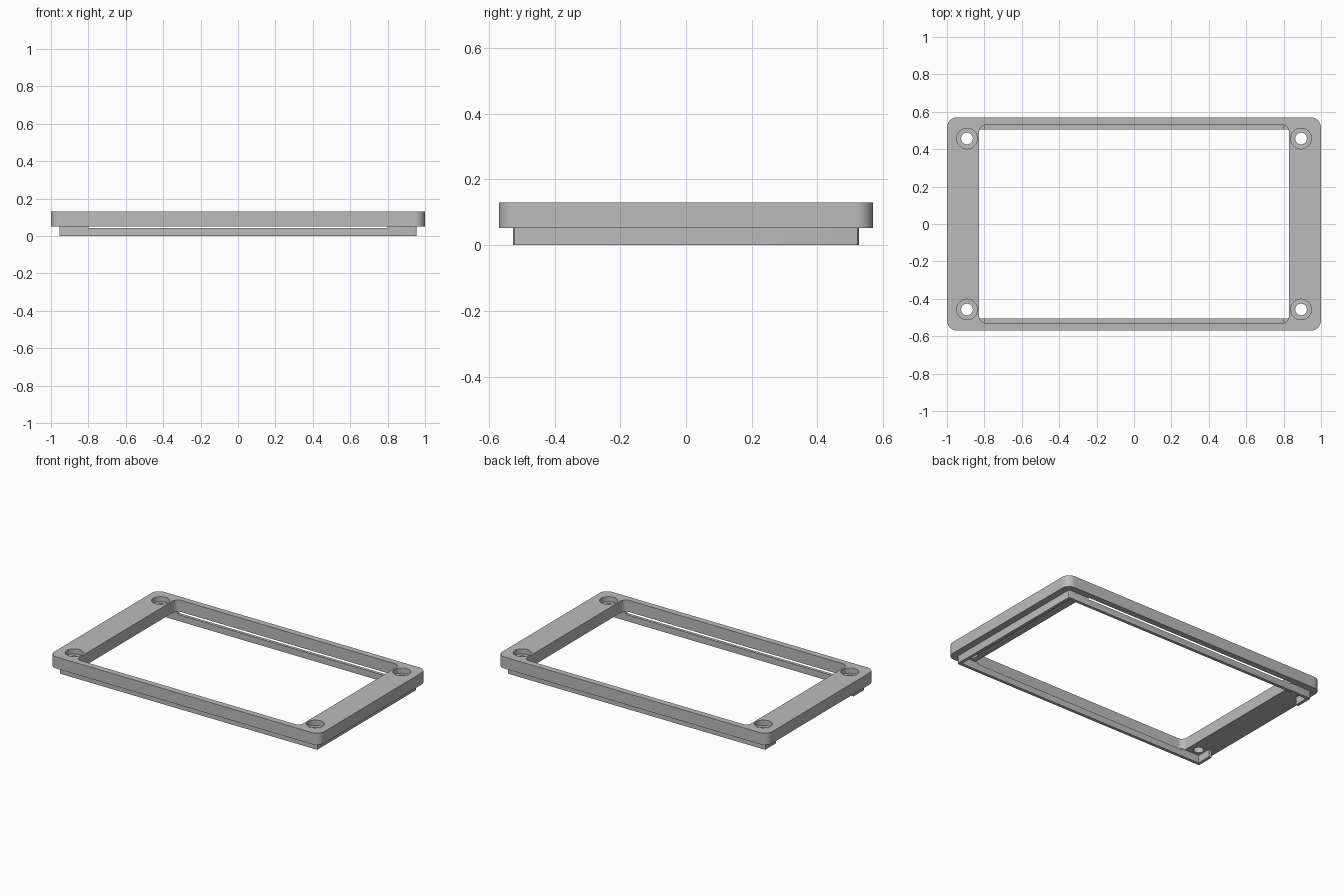
import bpy, bmesh, math

if "Cube" in bpy.data.objects:
    bpy.data.objects.remove(bpy.data.objects["Cube"])

grey = bpy.data.materials.new("plain_grey")
grey.diffuse_color = (0.5, 0.5, 0.5, 1)
grey.use_nodes = True
grey.node_tree.nodes["Principled BSDF"].inputs["Base Color"].default_value = grey.diffuse_color


def solid(name, pts, z0, z1):
    """Extrude a closed 2D outline from z0 to z1."""
    bm = bmesh.new()
    face = bm.faces.new([bm.verts.new((x, y, z0)) for x, y in pts])
    new = bmesh.ops.extrude_face_region(bm, geom=[face])["geom"]
    for v in new:
        if isinstance(v, bmesh.types.BMVert):
            v.co.z = z1
    bmesh.ops.recalc_face_normals(bm, faces=bm.faces)
    me = bpy.data.meshes.new(name)
    bm.to_mesh(me)
    bm.free()
    ob = bpy.data.objects.new(name, me)
    bpy.context.collection.objects.link(ob)
    me.materials.append(grey)
    return ob


def rounded(hx, hy, r, n=10):
    """Outline of a rounded rectangle centred on the origin."""
    pts = []
    for k, (sx, sy) in enumerate([(1, 1), (-1, 1), (-1, -1), (1, -1)]):
        for i in range(n + 1):
            a = math.pi / 2 * (k + i / n)
            pts.append((sx * (hx - r) + r * math.cos(a),
                        sy * (hy - r) + r * math.sin(a)))
    return pts


def rect(x0, x1, y0, y1):
    return [(x0, y0), (x1, y0), (x1, y1), (x0, y1)]


def circle(cx, cy, r, n=40):
    return [(cx + r * math.cos(2 * math.pi * i / n),
             cy + r * math.sin(2 * math.pi * i / n)) for i in range(n)]


def cut(ob, pts, z0, z1):
    """Subtract an extruded outline, then discard the cutter."""
    cutter = solid("cutter", pts, z0, z1)
    cutter.hide_render = True
    mod = ob.modifiers.new("cut", "BOOLEAN")
    mod.operation, mod.solver, mod.object = "DIFFERENCE", "EXACT", cutter
    bpy.context.view_layer.objects.active = ob
    bpy.ops.object.modifier_apply(modifier=mod.name)
    bpy.data.objects.remove(cutter)


BASE, TOP = 0.052, 0.13

# Upper frame with window opening and counterbored screw holes
frame = solid("upper_frame", rounded(1.0, 0.57, 0.055), BASE, TOP)
cut(frame, rounded(0.828, 0.529, 0.035), 0, 0.2)
for sx in (-1, 1):
    for sy in (-1, 1):
        x, y = sx * 0.893, sy * 0.457
        cut(frame, circle(x, y, 0.031), 0, 0.2)
        cut(frame, circle(x, y, 0.055), 0.095, 0.2)

# Lower lip: thin wall, slotted along the long sides, open at the left end
lip = solid("lower_lip", rounded(0.955, 0.526, 0.008, 3), 0, BASE)
cut(lip, rect(-0.935, 0.935, -0.506, 0.506), -0.1, 0.2)
cut(lip, rect(-0.8, 0.8, -0.7, 0.7), 0.043, 0.2)
cut(lip, rect(-1.1, -0.9, -0.41, 0.41), -0.1, 0.2)

# Keep edges sharp, round corners smooth
for ob in (frame, lip):
    bpy.ops.object.select_all(action="DESELECT")
    ob.select_set(True)
    bpy.context.view_layer.objects.active = ob
    bpy.ops.object.shade_smooth_by_angle(angle=math.radians(30))
